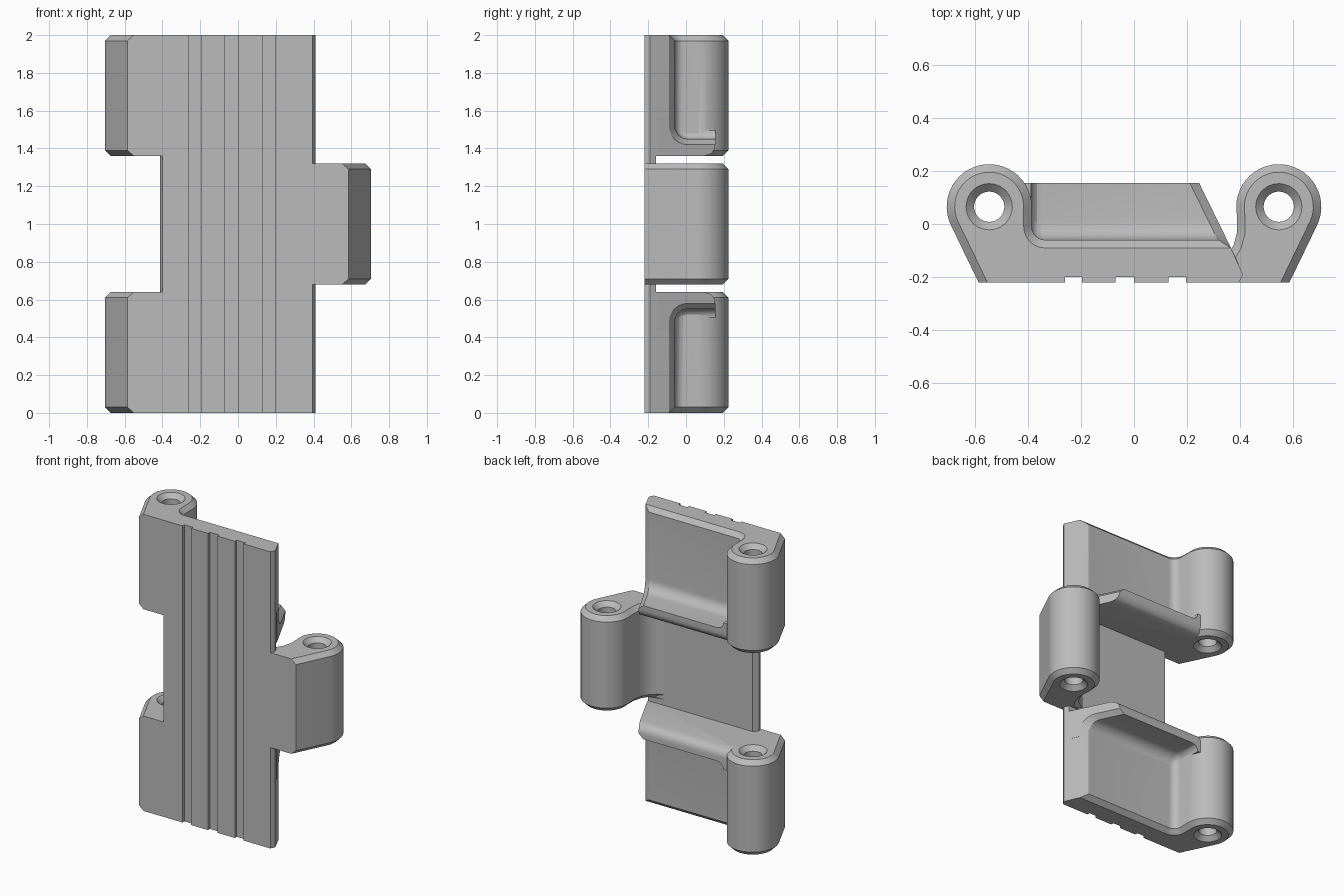
import bpy, bmesh, math

if "Cube" in bpy.data.objects:
    bpy.data.objects.remove(bpy.data.objects["Cube"])

C = 0.03                      # edge chamfer
BX, BY, R = 0.545, 0.065, 0.16  # barrel centre and radius

mat = bpy.data.materials.new("grey metal")
mat.diffuse_color = (0.5, 0.5, 0.5, 1)
mat.use_nodes = True
mat.node_tree.nodes["Principled BSDF"].inputs["Base Color"].default_value = mat.diffuse_color


def arc(cx, cy, r, a0, a1, n):
    return [(cx + r * math.cos(math.radians(a0 + (a1 - a0) * i / n)),
             cy + r * math.sin(math.radians(a0 + (a1 - a0) * i / n))) for i in range(n + 1)]


def inset(pts, flags, d):
    """Move the flagged edges of a counter-clockwise outline inward by d."""
    n, out = len(pts), []

    def line(i):
        (x0, y0), (x1, y1) = pts[i], pts[(i + 1) % n]
        length = math.hypot(x1 - x0, y1 - y0)
        nx, ny = -(y1 - y0) / length, (x1 - x0) / length
        return nx, ny, nx * x0 + ny * y0 + (d if flags[i] else 0)

    for i in range(n):
        a, b, c = line(i - 1)
        e, f, g = line(i)
        det = a * f - b * e
        if abs(det) < 1e-4:
            out.append((pts[i][0] + a * (c - a * pts[i][0] - b * pts[i][1]),
                        pts[i][1] + b * (c - a * pts[i][0] - b * pts[i][1])))
        else:
            out.append(((c * f - b * g) / det, (a * g - c * e) / det))
    return out


def loft(name, rings):
    """Skin a list of rings of 3D points and cap both ends."""
    bm = bmesh.new()
    vs = [[bm.verts.new(p) for p in r] for r in rings]
    n = len(vs[0])
    for a, b in zip(vs, vs[1:]):
        for i in range(n):
            j = (i + 1) % n
            bm.faces.new((a[i], a[j], b[j], b[i]))
    bm.faces.new(vs[0][::-1])
    bm.faces.new(vs[-1])
    bmesh.ops.remove_doubles(bm, verts=bm.verts, dist=1e-4)
    bmesh.ops.recalc_face_normals(bm, faces=bm.faces)
    me = bpy.data.meshes.new(name)
    bm.to_mesh(me)
    bm.free()
    me.materials.append(mat)
    ob = bpy.data.objects.new(name, me)
    bpy.context.collection.objects.link(ob)
    return ob


def prism(name, pts, flags, z0, z1):
    small = inset(pts, flags, C)
    levels = [(small, z0), (pts, z0 + C), (pts, z1 - C), (small, z1)]
    return loft(name, [[(x, y, z) for x, y in p] for p, z in levels])


def boolean(ob, other, op):
    m = ob.modifiers.new(op.lower(), 'BOOLEAN')
    m.operation, m.solver, m.object = op, 'EXACT', other
    bpy.context.view_layer.objects.active = ob
    bpy.ops.object.modifier_apply(modifier=m.name)
    bpy.data.objects.remove(other)


def drill(ob, cx, z0, z1):
    """Pin hole, countersunk at both ends."""
    prof = [(0.09, z0 - 0.003), (0.057, z0 + C), (0.057, z1 - C), (0.09, z1 + 0.003)]
    hole = loft("hole", [[(x, y, z) for x, y in arc(cx, BY, r, 0, 350, 35)] for r, z in prof])
    boolean(ob, hole, 'DIFFERENCE')


# Front edge with three shallow grooves, left to right
front = []
for a, b in ((-0.26, -0.195), (-0.07, 0.0), (0.13, 0.195)):
    front += [(a, -0.22), (a, -0.2), (b, -0.2), (b, -0.22)]
front += [(0.395, -0.22), (0.41, -0.19)]

# Leaf outline with its barrel
leaf = [(-0.585, -0.22)] + front
k = len(leaf)
leaf += [(0.365, -0.09), (0.32, -0.06)]
leaf += arc(-0.335, -0.01, 0.05, 270, 180, 6) + arc(-BX, BY, R, 0, 206, 26)
leaf_flags = [i > k for i in range(len(leaf))]

# Shelf cross-section (y, z): flat underside, rounded tip, filleted root
shelf = [(-0.15, 1.36), (0.095, 1.36)] + arc(0.095, 1.42, 0.06, -60, 0, 5)
shelf += [(0.155, 1.45)]
top = len(shelf) - 1
shelf += arc(0.01, 1.52, 0.07, 270, 180, 6) + [(-0.06, 1.56), (-0.15, 1.56)]
shelf_flags = [top <= i < len(shelf) - 2 for i in range(len(shelf))]


def slant(y):
    return 0.365 - (y + 0.09) * 0.49


def shelf_ring(d, xf):
    return [(xf(y), y, z) for y, z in inset(shelf, shelf_flags, d)]


def half(name):
    ob = prism(name, leaf, leaf_flags, 1.36, 2.0)
    rings = [shelf_ring(-0.045, lambda y: -0.425)]
    for t in (0, 20, 40, 60, 90):     # flare where the shelf meets the barrel
        s = math.radians(t)
        x = -0.388 + 0.045 * (1 - math.cos(s))
        rings.append(shelf_ring(-0.045 * (1 - math.sin(s)), lambda y, x=x: x))
    rings.append(shelf_ring(0, lambda y: slant(y) - 0.035))
    rings.append(shelf_ring(C, slant))
    boolean(ob, loft("shelf", rings), 'UNION')
    drill(ob, -BX, 1.36, 2.0)
    return ob


# Upper leaf, and the lower one mirrored about the middle height
upper = half("hinge_leaf")
lower = upper.copy()
lower.data = upper.data.copy()
bpy.context.collection.objects.link(lower)
for v in lower.data.vertices:
    v.co.z = 2 - v.co.z
lower.data.flip_normals()

# Thin web between the two leaves
web = [(-0.4, -0.22)] + front + [(0.395, -0.16), (-0.385, -0.16), (-0.412, -0.19)]
web_ob = loft("web", [[(x, y, z) for x, y in web] for z in (0.64, 1.36)])

# Single middle knuckle on the other side
knuckle = [(0.25, -0.22), (0.585, -0.22)] + arc(BX, BY, R, -26, 180, 26)
knuckle += [(0.388, 0.02), (0.388, -0.03), (0.375, -0.08), (0.35, -0.12),
            (0.31, -0.15), (0.265, -0.165), (0.25, -0.165)]
n = len(knuckle)
knuckle_ob = prism("knuckle", knuckle, [1 <= i < n - 2 for i in range(n)], 0.68, 1.32)
drill(knuckle_ob, BX, 0.68, 1.32)

# Join everything into one solid
for part in (web_ob, lower, knuckle_ob):
    boolean(upper, part, 'UNION')
bm = bmesh.new()
bm.from_mesh(upper.data)
bmesh.ops.remove_doubles(bm, verts=bm.verts, dist=1e-4)
bmesh.ops.dissolve_limit(bm, angle_limit=math.radians(0.5), verts=bm.verts, edges=bm.edges)
bm.to_mesh(upper.data)
bm.free()
bpy.ops.object.select_all(action='DESELECT')
upper.select_set(True)
bpy.context.view_layer.objects.active = upper
bpy.ops.object.shade_smooth_by_angle(angle=math.radians(25))
